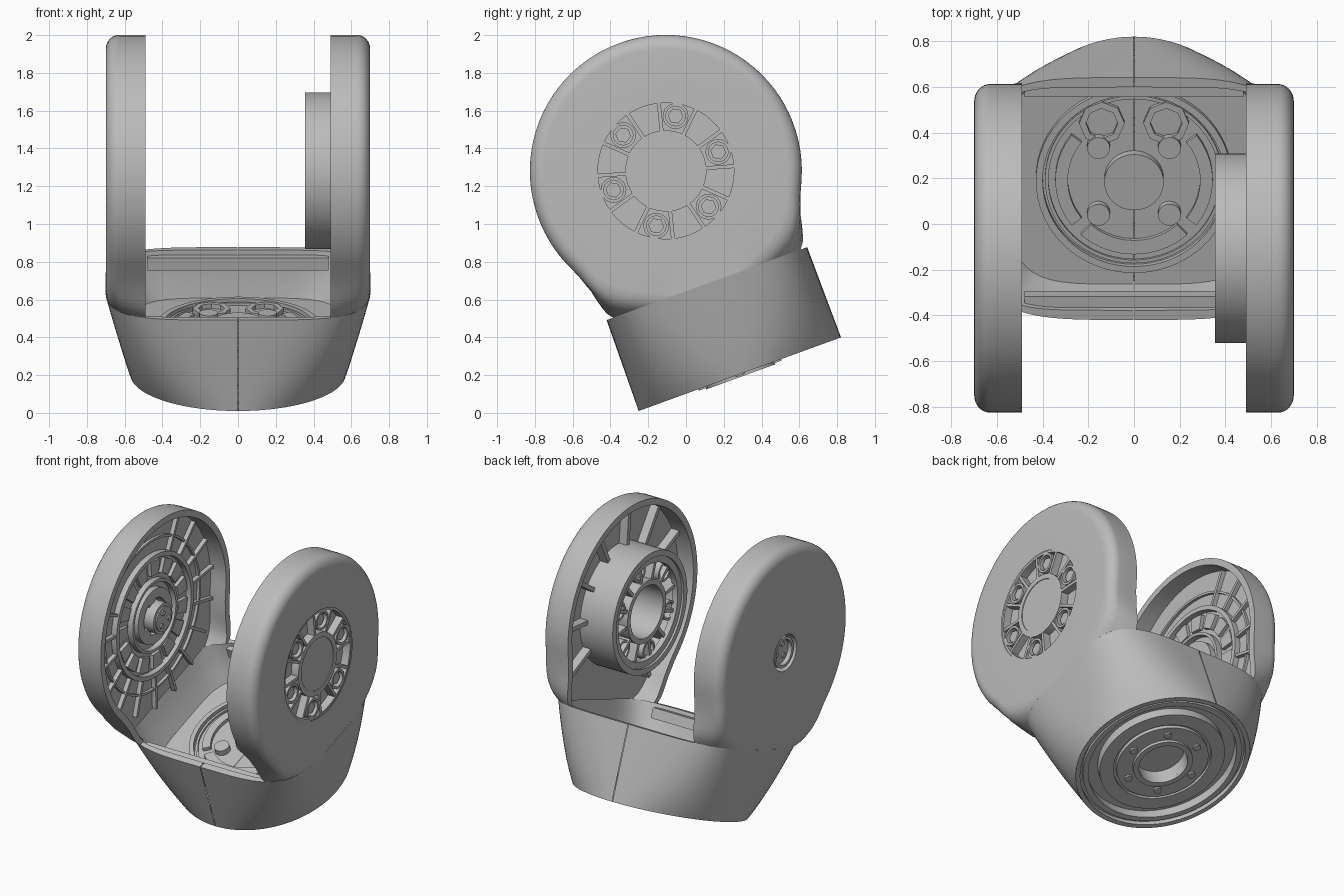
import bpy, bmesh
from math import sin, cos, atan2, radians, pi, copysign
from mathutils import Matrix, Vector

if "Cube" in bpy.data.objects:
    bpy.data.objects.remove(bpy.data.objects["Cube"])

grey = bpy.data.materials.new("neutral grey")
grey.use_nodes = True
grey.diffuse_color = (0.5, 0.5, 0.5, 1)
grey.node_tree.nodes["Principled BSDF"].inputs["Base Color"].default_value = (0.5, 0.5, 0.5, 1)

# The whole link leans 20 degrees; HEAD is the height of the joint axis above the base
BASE = Matrix.Translation((0, 0.285, 0.205)) @ Matrix.Rotation(radians(20), 4, 'X')
HEAD, RIM, FLOOR, HALF = 1.145, 0.51, 0.25, 0.702


def joint(side):
    """Frame whose z axis points outward along the joint axis."""
    return BASE @ Matrix.Translation((0, 0, HEAD)) @ Matrix.Rotation(side * pi / 2, 4, 'Y')


made = []


def finish(name, bm, frame):
    bmesh.ops.remove_doubles(bm, verts=bm.verts, dist=1e-5)
    bmesh.ops.recalc_face_normals(bm, faces=bm.faces)
    mesh = bpy.data.meshes.new(name)
    bm.to_mesh(mesh)
    bm.free()
    mesh.materials.append(grey)
    ob = bpy.data.objects.new(name, mesh)
    bpy.context.collection.objects.link(ob)
    ob.matrix_world = frame
    made.append(ob)
    return ob


def skin(bm, rows, wrap=False, loop=False):
    """Quads between consecutive rows of points; returns the vertex rows."""
    vr = [[bm.verts.new(p) for p in row] for row in rows]
    n = len(vr[0])
    pairs = list(zip(vr, vr[1:])) + ([(vr[-1], vr[0])] if loop else [])
    for a, b in pairs:
        for i in range(n if wrap else n - 1):
            j = (i + 1) % n
            bm.faces.new((a[i], a[j], b[j], b[i]))
    return vr


def lathe(name, prof, frame, n=64, centres=((0, 0),), loop=True):
    """Turned part (radius, height), repeated at several centres."""
    bm = bmesh.new()
    for cx, cy in centres:
        skin(bm, [[(cx + r * cos(2 * pi * i / n), cy + r * sin(2 * pi * i / n), h)
                   for i in range(n)] for r, h in prof], wrap=True, loop=loop)
    bmesh.ops.dissolve_degenerate(bm, dist=1e-6, edges=bm.edges)
    return finish(name, bm, frame)


def tube(name, r0, r1, h0, h1, frame, **kw):
    return lathe(name, [(r0, h0), (r1, h0), (r1, h1), (r0, h1)], frame, **kw)


def disc(name, r, h0, h1, frame, **kw):
    return lathe(name, [(0, h0), (r, h0), (r, h1), (0, h1)], frame, loop=False, **kw)


def sectors(name, r0, r1, h0, h1, frame, mids, span, n=10):
    """Curved blocks centred on the given angles."""
    bm = bmesh.new()
    for m in mids:
        rows = []
        for i in range(n + 1):
            a = radians(m + span * (i / n - 0.5))
            rows.append([(r * cos(a), r * sin(a), h)
                         for r, h in ((r0, h0), (r1, h0), (r1, h1), (r0, h1))])
        vr = skin(bm, rows, wrap=True)
        bm.faces.new(vr[0])
        bm.faces.new(vr[-1])
    return finish(name, bm, frame)


def ribs(name, r0, r1, h0, h1, width, frame, angles):
    bm = bmesh.new()
    for a in angles:
        m = (Matrix.Rotation(radians(a), 4, 'Z') @ Matrix.Translation(((r0 + r1) / 2, 0, (h0 + h1) / 2))
             @ Matrix.Diagonal((r1 - r0, width, h1 - h0, 1)))
        bmesh.ops.create_cube(bm, size=1, matrix=m)
    return finish(name, bm, frame)


def circle_of(r, angles):
    return [(r * cos(radians(a)), r * sin(radians(a))) for a in angles]


# Cheek outline: flared neck running into a round head
neck = [(0.565, 0.51), (0.567, 0.545), (0.57, 0.58), (0.58, 0.63), (0.59, 0.68), (0.608, 0.73), (0.625, 0.78)]
arc = [(0.72 * cos(radians(a)), HEAD + 0.72 * sin(radians(a)))
       for a in [-23.4 + 226.8 * i / 56 for i in range(57)]]
outline = neck + arc + [(-v, u) for v, u in reversed(neck)]


def cheek_row(x, d):
    """Outline inset by d, rounded off towards the bowl near the neck."""
    pts = []
    for i, (v, u) in enumerate(outline):
        a, b = outline[max(i - 1, 0)], outline[min(i + 1, len(outline) - 1)]
        t = Vector((b[0] - a[0], b[1] - a[1])).normalized()
        pv, pu = v - t.y * d, max(u + t.x * d, RIM)
        if u < 0.95:
            n = 4 + 14 * (u - RIM) / 0.35 + 30 * ((u - RIM) / 0.35) ** 2
            wall = 0.045 if x < 0.615 and d > 0 else 0
            limit = abs(v) * (1 - (x / HALF) ** n) ** (1 / n) - wall
            pv = copysign(min(abs(pv), limit), pv)
            if i in (0, len(outline) - 1):
                pu = RIM
        pts.append((pv, pu))
    return pts


def cheek(name, side, hole):
    bm = bmesh.new()
    bevel = [(0.63 + 0.07 * sin(k * pi / 16), 0.075 * (1 - cos(k * pi / 16))) for k in range(8, -1, -1)]
    shell = bevel + [(0.555, 0), (0.49, 0), (0.49, 0.045), (0.55, 0.045), (0.61, 0.045)]
    skin(bm, [[(side * x, v, u) for v, u in cheek_row(x, d)] for x, d in shell])
    # flat plates with a round opening around the joint axis
    for x, d in (shell[0], shell[-1]):
        ring = cheek_row(x, d)
        (v1, u1), (v0, u0) = ring[0], ring[-1]
        ring += [(v0 + (v1 - v0) * k / 12, u0) for k in range(1, 12)]
        hub = []
        for v, u in ring:
            a = atan2(u - HEAD, v)
            hub.append((side * x, hole * cos(a), HEAD + hole * sin(a)))
        skin(bm, [[(side * x, v, u) for v, u in ring], hub], wrap=True)
    return finish(name, bm, BASE)


cheek("left_cheek", 1, 0.375)
cheek("right_cheek", -1, 0.13)


# Bowl: a round foot growing into a boxy rim, made as two halves with a fine seam
def section(u, d, square):
    k = u / RIM
    a, b, n = 0.57 + (HALF - 0.57) * k ** 0.95 - d * 1.3, 0.57 - 0.005 * k - d, 2 + 2 * k + square
    pts = []
    for i in range(49):
        t = pi * (i / 48 - 0.5)
        pts.append((max(a * max(cos(t), 0) ** (2 / n), 0.002),
                    copysign(b * abs(sin(t)) ** (2 / n), t), u))
    return pts


for side, label in ((1, "left"), (-1, "right")):
    bm = bmesh.new()
    levels = [RIM * i / 12 for i in range(13)]
    rows = [section(u, 0, 0) for u in levels]
    rows += [section(u, d, 1.5) for u, d in ((RIM, 0.045), (0.42, 0.05), (0.33, 0.06), (FLOOR, 0.075))]
    vr = skin(bm, [[(side * x, v, u) for x, v, u in row] for row in rows])
    bm.faces.new(vr[-1])
    finish(label + "_bowl_half", bm, BASE)

# Lips just inside the front and back rims
for s, label in ((-1, "front"), (1, "back")):
    bm = bmesh.new()
    bmesh.ops.create_cube(bm, size=1, matrix=Matrix.Translation((0, s * 0.49, 0.45))
                          @ Matrix.Diagonal((0.96, 0.05, 0.07, 1)))
    finish(label + "_inner_lip", bm, BASE)

# Bowl floor: turntable ring, slots, screw bosses and hub
tube("floor_ring", 0.40, 0.43, FLOOR, FLOOR + 0.03, BASE)
tube("floor_inner_ring", 0.375, 0.39, FLOOR, FLOOR + 0.015, BASE)
sectors("floor_side_arcs", 0.29, 0.345, FLOOR, FLOOR + 0.025, BASE, (0, 180), 75)
sectors("floor_front_arc", 0.28, 0.345, FLOOR, FLOOR + 0.025, BASE, (270,), 85)
tube("floor_back_loops", 0.07, 0.10, FLOOR, FLOOR + 0.025, BASE, n=8,
     centres=circle_of(0.30, (62, 118)))
disc("floor_hub", 0.13, FLOOR, FLOOR + 0.05, BASE, n=40)
disc("floor_bosses", 0.05, FLOOR, FLOOR + 0.04, BASE, n=20,
     centres=circle_of(0.22, (45, 135, 225, 315)))

# Underside of the foot: lip, groove, mounting disc and hub
lathe("foot_plate", [(0.57, 0), (0.54, 0), (0.54, 0.03), (0.52, 0.03), (0.52, 0.01), (0.485, 0.01),
                     (0.485, 0.07), (0.41, 0.07), (0.41, 0.01), (0.32, 0.01), (0.32, 0.03),
                     (0.30, 0.03), (0.30, 0.005), (0.16, 0.005), (0.16, 0.09), (0, 0.09)],
      BASE, loop=False)
tube("foot_hub_ring", 0.16, 0.195, -0.015, 0.01, BASE, n=48)
disc("foot_screws", 0.025, -0.008, 0.01, BASE, n=12,
     centres=circle_of(0.24, range(0, 360, 60)))

# Left joint: bearing drum, web, hub and bolts
J = joint(1)
tube("drum_wall", 0.375, 0.415, 0.355, 0.62, J)
tube("drum_outer_rim", 0.36, 0.376, 0.60, 0.695, J)
tube("drum_web", 0.20, 0.376, 0.60, 0.64, J)
tube("drum_hub_ring", 0.18, 0.215, 0.38, 0.695, J, n=48)
disc("drum_hub_cap", 0.20, 0.66, 0.69, J, n=48)
tube("drum_inner_ring", 0.33, 0.376, 0.37, 0.41, J)
ribs("drum_spokes", 0.20, 0.39, 0.39, 0.62, 0.025, J, range(0, 360, 30))
bolts = circle_of(0.295, range(30, 390, 60))
tube("bolt_sockets", 0.052, 0.068, 0.40, 0.695, J, n=20, centres=bolts)
disc("bolt_heads", 0.042, 0.62, 0.68, J, n=6, centres=bolts)
for label, start in (("first", 14), ("second", 46)):
    ribs(label + "_pocket_walls", 0.21, 0.365, 0.62, 0.693, 0.02, J, range(start, start + 360, 60))
ribs("left_cheek_ribs", 0.41, 0.67, 0.55, 0.62, 0.03, J, range(45, 330, 30))

# Right joint: hub, concentric rings and radial stiffeners inside the cheek
K = joint(-1)
tube("pivot_sleeve", 0.085, 0.105, 0.51, 0.69, K, n=40)
disc("pivot_pin", 0.085, 0.50, 0.66, K, n=40)
disc("pivot_pin_dots", 0.018, 0.49, 0.67, K, n=12, centres=circle_of(0.05, (0, 120, 240)))
tube("pivot_collar", 0.125, 0.19, 0.57, 0.699, K, n=48)
ribs("pivot_links", 0.10, 0.13, 0.57, 0.64, 0.06, K, (0, 120, 240))
tube("pivot_inner_ring", 0.23, 0.25, 0.57, 0.615, K)
tube("pivot_middle_ring", 0.40, 0.43, 0.57, 0.615, K)
tube("pivot_outer_ring", 0.52, 0.535, 0.59, 0.615, K)
sectors("pivot_pads", 0.28, 0.38, 0.585, 0.615, K, range(0, 360, 24), 16, n=4)
ribs("right_cheek_ribs", 0.43, 0.67, 0.58, 0.615, 0.02, K, range(45, 330, 19))

# Smooth shading with sharp edges kept
bpy.ops.object.select_all(action='DESELECT')
for ob in made:
    ob.select_set(True)
bpy.context.view_layer.objects.active = made[0]
bpy.ops.object.shade_smooth_by_angle(angle=radians(35))
